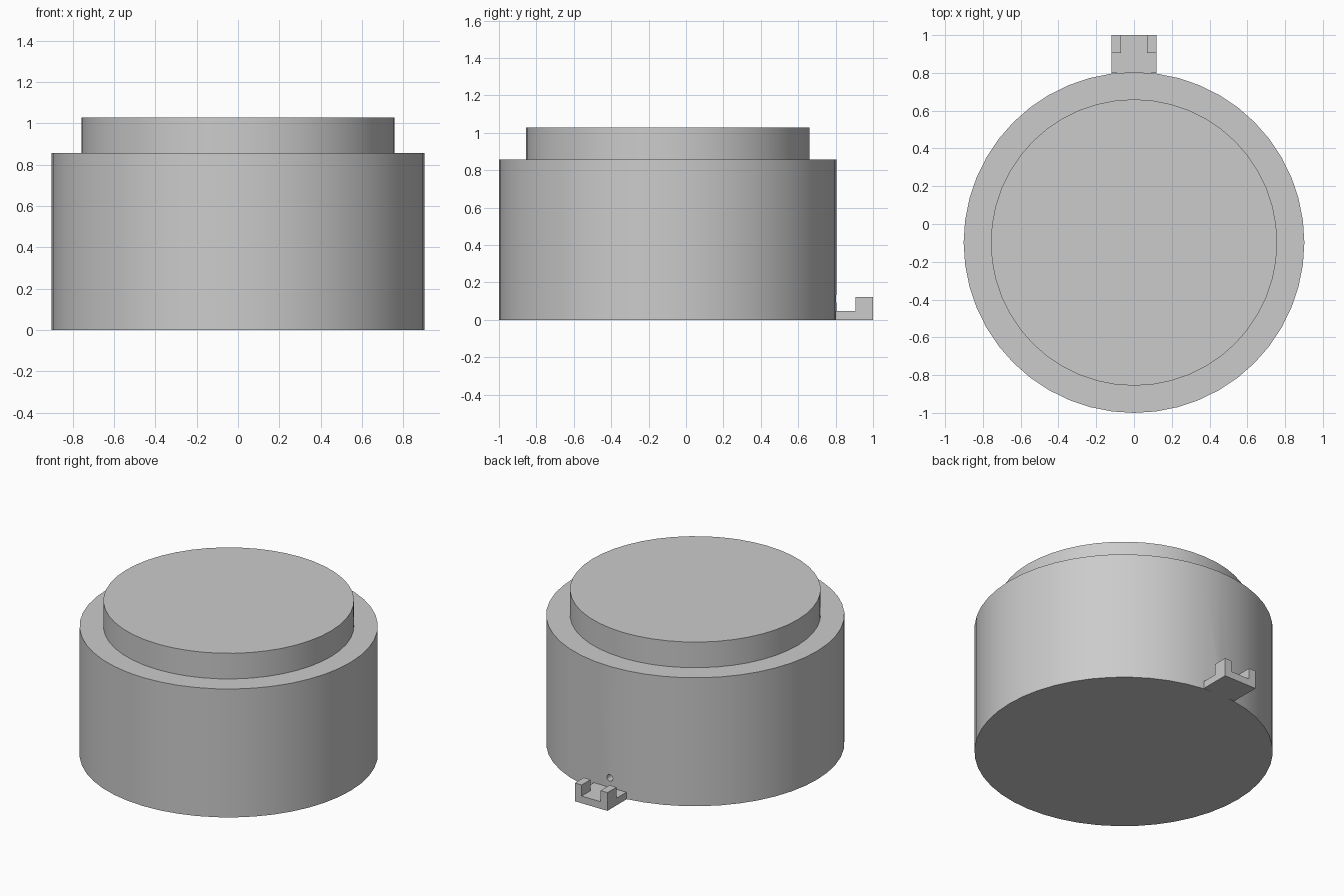
import bpy
import bmesh
import math
from mathutils import Matrix, Vector

cube = bpy.data.objects.get("Cube")
if cube:
    bpy.data.objects.remove(cube, do_unlink=True)

CENTRE_Y = -0.098
BODY_R, LID_R = 0.902, 0.758
BODY_TOP, LID_TOP = 0.857, 1.028
SEGMENTS = 48

grey = bpy.data.materials.new("light grey")
grey.use_nodes = True
grey.diffuse_color = (0.6, 0.6, 0.6, 1)
grey.node_tree.nodes["Principled BSDF"].inputs["Base Color"].default_value = (0.6, 0.6, 0.6, 1)


def finish(name, bm):
    """Turn a bmesh into a named object with the grey material."""
    bmesh.ops.recalc_face_normals(bm, faces=bm.faces)
    mesh = bpy.data.meshes.new(name)
    bm.to_mesh(mesh)
    bm.free()
    mesh.materials.append(grey)
    obj = bpy.data.objects.new(name, mesh)
    bpy.context.collection.objects.link(obj)
    return obj


def smooth(obj):
    bpy.ops.object.select_all(action="DESELECT")
    obj.select_set(True)
    bpy.context.view_layer.objects.active = obj
    bpy.ops.object.shade_smooth_by_angle(angle=math.radians(30))


# Stepped round body with its raised top: discs pulled up and inset
bm = bmesh.new()
bmesh.ops.create_circle(bm, cap_ends=True, segments=SEGMENTS, radius=BODY_R,
                        matrix=Matrix.Translation((0, CENTRE_Y, 0)))


def raise_cap(cap, height, scale=1.0):
    """Extrude the cap upwards, or scale it inwards, keeping the bottom."""
    grown = bmesh.ops.extrude_face_region(bm, geom=[cap], use_keep_orig=(height > 0 and cap is first))
    verts = [g for g in grown["geom"] if isinstance(g, bmesh.types.BMVert)]
    new_cap = next(g for g in grown["geom"] if isinstance(g, bmesh.types.BMFace))
    for v in verts:
        v.co.x *= scale
        v.co.y = CENTRE_Y + (v.co.y - CENTRE_Y) * scale
        v.co.z += height
    if cap is not first and cap.is_valid:
        bmesh.ops.delete(bm, geom=[cap], context="FACES_ONLY")
    return new_cap


bm.faces.ensure_lookup_table()
first = bm.faces[0]
shoulder = raise_cap(first, BODY_TOP)
lid_base = raise_cap(shoulder, 0, LID_R / BODY_R)
raise_cap(lid_base, LID_TOP - BODY_TOP)
body = finish("stepped_body", bm)

# Small round hole in the back wall, above the bracket
bm = bmesh.new()
bmesh.ops.create_cone(bm, cap_ends=True, segments=16, radius1=0.022, radius2=0.022, depth=0.2,
                      matrix=Matrix.Translation((0, 0.8, 0.113)) @ Matrix.Rotation(math.pi / 2, 4, "X"))
cutter = finish("hole_cutter", bm)
cutter.hide_render = True
cutter.hide_viewport = True
cut = body.modifiers.new("hole", "BOOLEAN")
cut.operation = "DIFFERENCE"
cut.solver = "EXACT"
cut.object = cutter
smooth(body)

# Bracket behind the body: U-shaped plan of posts on a flat plate,
# drawn as a side profile for the posts and extruded across x
HALF, INNER = 0.12, 0.07
PLATE_Z, POST_Z = 0.048, 0.122
FRONT_Y, POST_Y, BACK_Y = 0.80, 0.905, 1.0


def profile_slab(bm, points, x0, x1):
    """Extrude a (y, z) outline from x0 to x1."""
    face = bm.faces.new([bm.verts.new((x0, y, z)) for y, z in points])
    grown = bmesh.ops.extrude_face_region(bm, geom=[face], use_keep_orig=True)
    verts = [g for g in grown["geom"] if isinstance(g, bmesh.types.BMVert)]
    bmesh.ops.translate(bm, verts=verts, vec=Vector((x1 - x0, 0, 0)))


post_outline = [(FRONT_Y, 0), (BACK_Y, 0), (BACK_Y, POST_Z), (POST_Y, POST_Z),
                (POST_Y, PLATE_Z), (FRONT_Y, PLATE_Z)]
plate_outline = [(FRONT_Y, 0), (BACK_Y, 0), (BACK_Y, PLATE_Z), (FRONT_Y, PLATE_Z)]

bm = bmesh.new()
profile_slab(bm, plate_outline, -INNER, INNER)
finish("bracket_plate", bm)
for name, side in (("bracket_post_left", 1), ("bracket_post_right", -1)):
    bm = bmesh.new()
    profile_slab(bm, post_outline, side * INNER, side * HALF)
    finish(name, bm)
